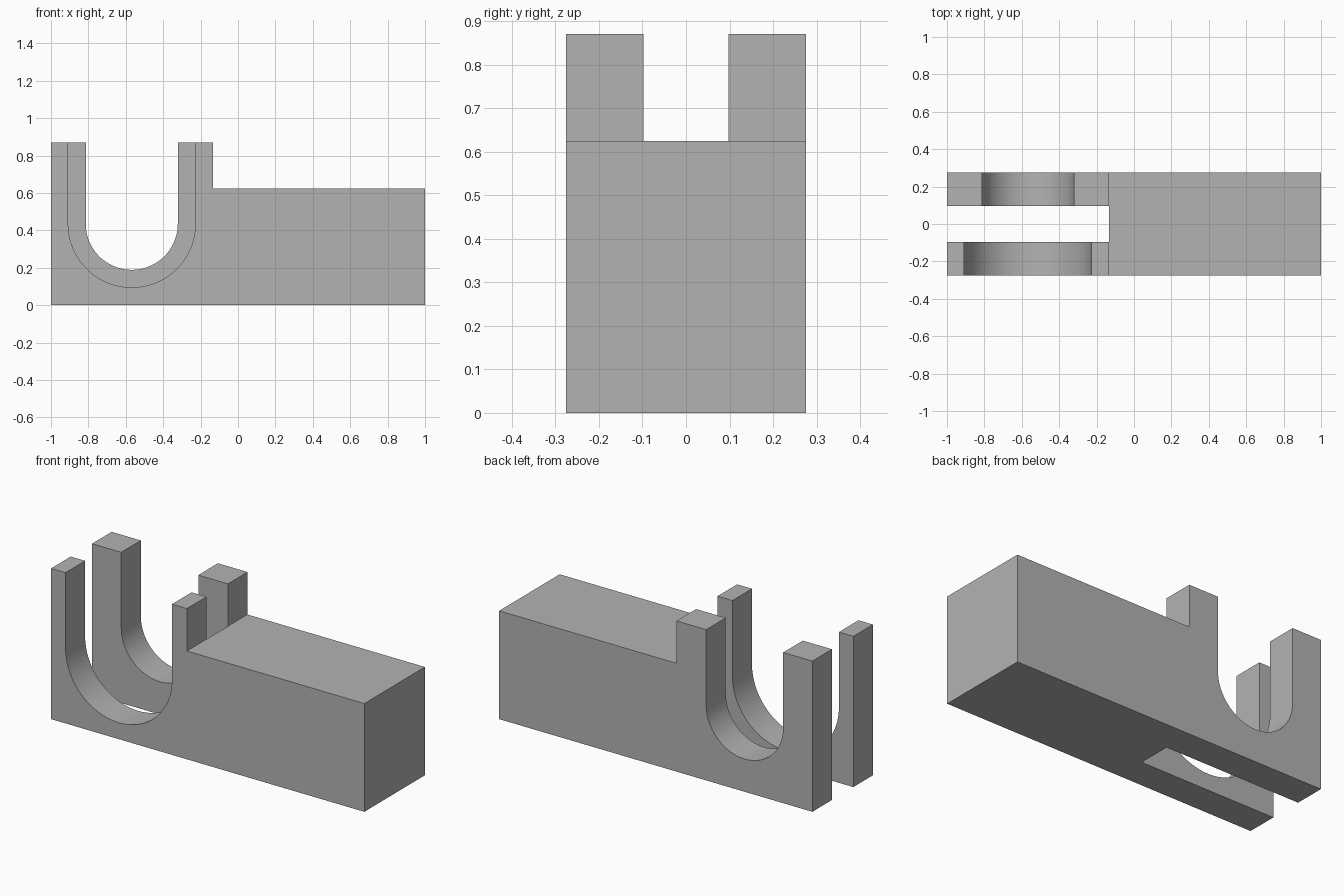
import bpy, bmesh, math

cube = bpy.data.objects.get("Cube")
if cube:
    bpy.data.objects.remove(cube, do_unlink=True)

HALF_Y, SLOT_Y = 0.276, 0.0975      # half width of block and of centre slot
STEP_X, LOW_Z, TOP_Z = -0.133, 0.625, 0.87
CRADLE_X, CRADLE_Z = -0.568, 0.435  # axis of both cradles

grey = bpy.data.materials.new("plain_grey")
grey.use_nodes = True
color = (0.45, 0.45, 0.45, 1)
grey.diffuse_color = color
grey.node_tree.nodes["Principled BSDF"].inputs["Base Color"].default_value = color


def prism(name, outline, y0, y1):
    """Extrude an x-z outline from y0 to y1."""
    bm = bmesh.new()
    face = bm.faces.new([bm.verts.new((x, y0, z)) for x, z in outline])
    new = bmesh.ops.extrude_face_region(bm, geom=[face])["geom"]
    verts = [v for v in new if isinstance(v, bmesh.types.BMVert)]
    bmesh.ops.translate(bm, verts=verts, vec=(0, y1 - y0, 0))
    bmesh.ops.recalc_face_normals(bm, faces=bm.faces)
    mesh = bpy.data.meshes.new(name)
    bm.to_mesh(mesh)
    bm.free()
    mesh.materials.append(grey)
    obj = bpy.data.objects.new(name, mesh)
    bpy.context.collection.objects.link(obj)
    return obj


def u_outline(radius, segments=48):
    """Half circle at the bottom with straight sides running out of the top."""
    arc = [math.pi * (1 + i / segments) for i in range(segments + 1)]
    pts = [(CRADLE_X + radius * math.cos(a), CRADLE_Z + radius * math.sin(a)) for a in arc]
    return pts + [(CRADLE_X + radius, 1.2), (CRADLE_X - radius, 1.2)]


# Stepped block
block = prism("cradle_block", [(-1, 0), (1, 0), (1, LOW_Z), (STEP_X, LOW_Z),
                               (STEP_X, TOP_Z), (-1, TOP_Z)], -HALF_Y, HALF_Y)

# Centre slot, wide front cradle and narrow back cradle
cutters = [
    prism("slot_cutter", [(-1.2, -0.2), (STEP_X, -0.2), (STEP_X, 1.2), (-1.2, 1.2)],
          -SLOT_Y, SLOT_Y),
    prism("front_cradle_cutter", u_outline(0.34), -0.5, 0),
    prism("back_cradle_cutter", u_outline(0.246), 0, 0.5),
]

bpy.ops.object.select_all(action="DESELECT")
bpy.context.view_layer.objects.active = block
block.select_set(True)
for cutter in cutters:
    cutter.hide_render = True
    mod = block.modifiers.new(cutter.name, "BOOLEAN")
    mod.operation = "DIFFERENCE"
    mod.solver = "EXACT"
    mod.object = cutter
    bpy.ops.object.modifier_apply(modifier=mod.name)
    bpy.data.objects.remove(cutter, do_unlink=True)

bpy.ops.object.shade_smooth_by_angle(angle=math.radians(30))
